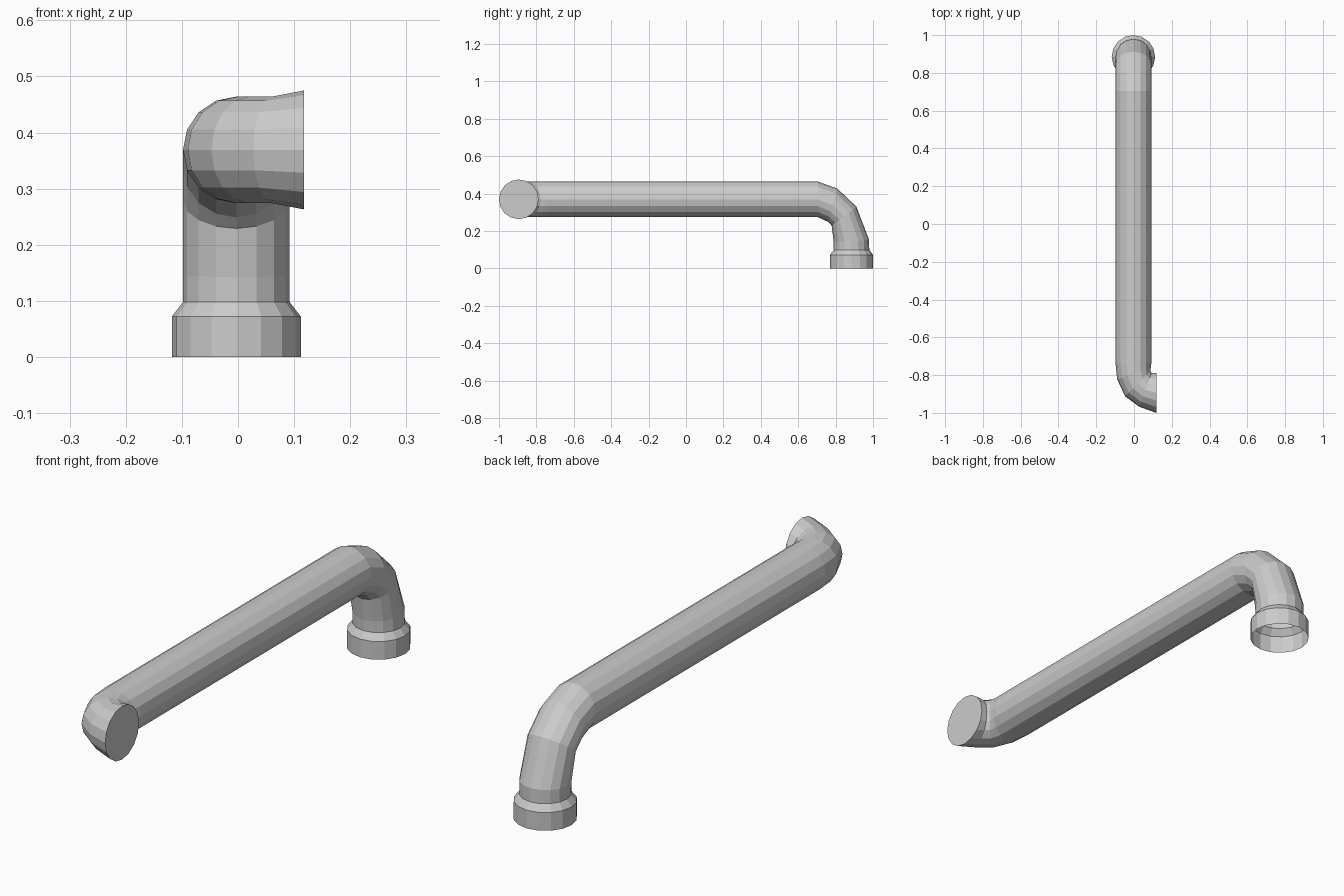
import bpy, bmesh
from math import sin, cos, pi, radians
from mathutils import Vector

if "Cube" in bpy.data.objects:
    bpy.data.objects.remove(bpy.data.objects["Cube"])

SIDES = 16
X = -0.003   # pipe axis
Z = 0.369    # height of the long run


def loft(name, rings, cap_start=False):
    """Skin rings of (centre, yaw, pitch, radius, in-plane radius)."""
    bm = bmesh.new()
    loops = []
    for centre, yaw, pitch, r, rv in rings:
        a, b = radians(yaw), radians(pitch)
        u = Vector((cos(a), sin(a), 0)) * r
        v = Vector((0, sin(b), cos(b))) * rv
        loops.append([bm.verts.new(Vector(centre) + u * cos(2 * pi * i / SIDES)
                                   + v * sin(2 * pi * i / SIDES))
                      for i in range(SIDES)])
    for p, q in zip(loops, loops[1:]):
        for i in range(SIDES):
            j = (i + 1) % SIDES
            # counter-clockwise ring seen from -y, so this winding faces outward
            bm.faces.new((p[i], q[i], q[j], p[j]))
    if cap_start:
        bm.faces.new(loops[0])
    mesh = bpy.data.meshes.new(name)
    bm.to_mesh(mesh)
    bm.free()
    obj = bpy.data.objects.new(name, mesh)
    bpy.context.collection.objects.link(obj)
    return obj


R = 0.095

# Pipe: flared side outlet, sideways elbow, long run, downward elbow
pipe = [
    ((0.118, -0.894, Z), 90, 0, 0.106, 0.106),
    ((0.060, -0.878, Z), 70, 0, R, R),
    ((0.020, -0.845, Z), 45, 0, R, R),
    ((0.000, -0.790, Z), 20, 0, R, R),
    ((X, -0.735, Z), 0, 0, R, R),
    ((X, 0.705, Z), 0, 0, R, R),
    ((X, 0.785, 0.337), 0, 16, R, 0.092),
    ((X, 0.845, 0.279), 0, 53, R, 0.083),
    ((X, 0.884, 0.147), 0, 87, R, R),
    ((X, 0.885, 0.098), 0, 90, R, R),
]
loft("pipe", pipe, cap_start=True)

# Collar: sloped shoulder and open socket at the foot
collar = [((X, 0.885, z), 0, 90, r, r)
          for z, r in ((0.098, R), (0.072, 0.115), (0.0, 0.115))]
loft("collar", collar)
